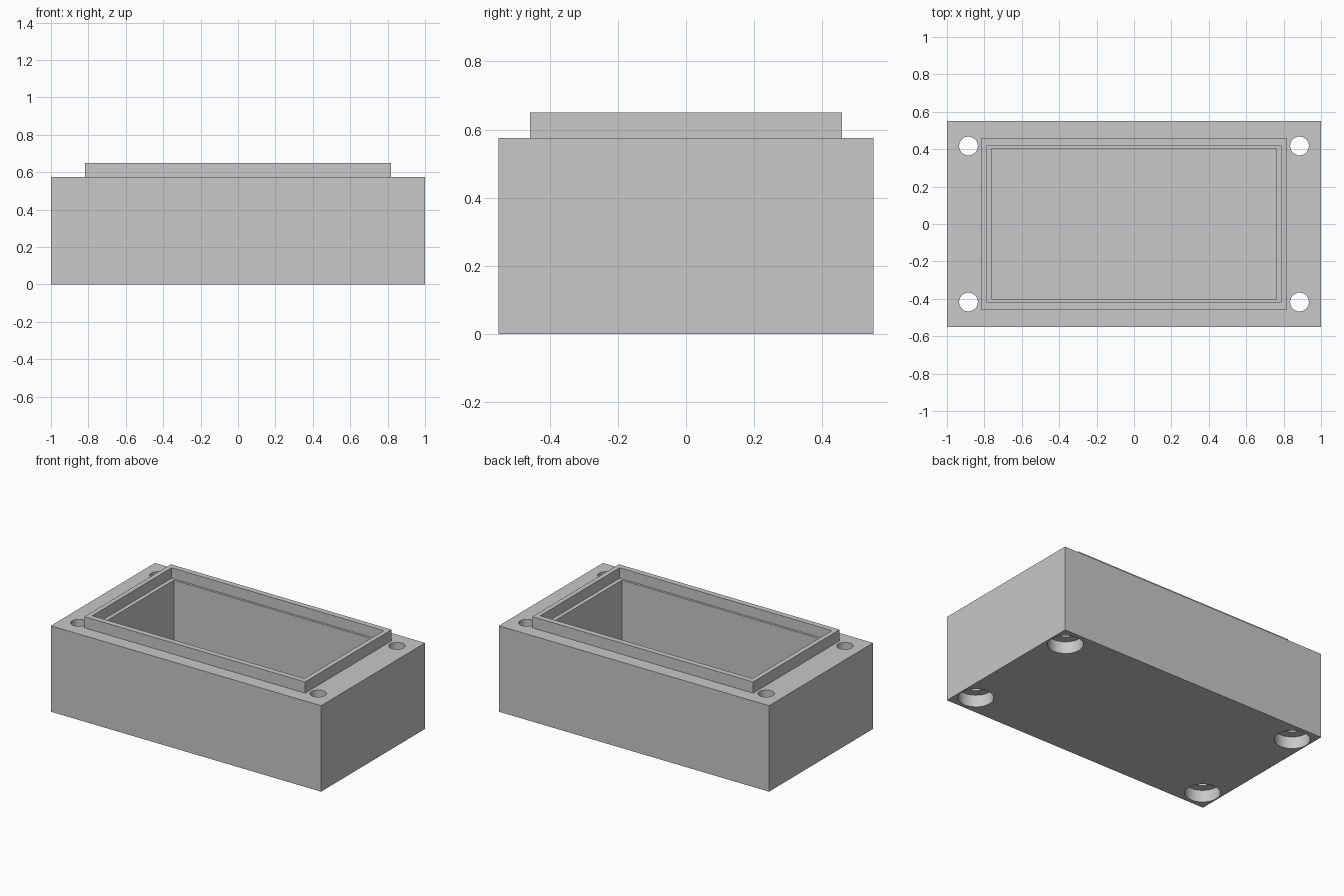
import bpy
import bmesh

if "Cube" in bpy.data.objects:
    bpy.data.objects.remove(bpy.data.objects["Cube"])

grey = bpy.data.materials.new("light grey")
grey.diffuse_color = (0.58, 0.58, 0.58, 1)
grey.use_nodes = True
grey.node_tree.nodes["Principled BSDF"].inputs["Base Color"].default_value = grey.diffuse_color


def make_object(name, bm):
    bmesh.ops.recalc_face_normals(bm, faces=bm.faces)
    mesh = bpy.data.meshes.new(name)
    bm.to_mesh(mesh)
    bm.free()
    mesh.materials.append(grey)
    obj = bpy.data.objects.new(name, mesh)
    bpy.context.collection.objects.link(obj)
    return obj


# Housing: nested rectangles (half width, half depth, height) joined in order
sections = [
    (1.0, 0.55, 0.0), (1.0, 0.55, 0.575),           # outer block
    (0.817, 0.458, 0.575), (0.817, 0.458, 0.65),    # raised rim
    (0.785, 0.42, 0.65), (0.785, 0.42, 0.58),       # inside of rim, ledge
    (0.758, 0.405, 0.58), (0.758, 0.405, 0.08),     # cavity
]
bm = bmesh.new()
rings = [[bm.verts.new((sx * w, sy * d, z))
          for sx, sy in ((-1, -1), (1, -1), (1, 1), (-1, 1))]
         for w, d, z in sections]
for a, b in zip(rings, rings[1:]):
    for i in range(4):
        j = (i + 1) % 4
        bm.faces.new((a[i], a[j], b[j], b[i]))
bm.faces.new(rings[0])
bm.faces.new(rings[-1])
housing = make_object("housing", bm)


def cut_cylinders(name, radius, z0, z1):
    """Cut one vertical cylinder at each corner of the housing."""
    bm = bmesh.new()
    for x in (-0.885, 0.885):
        for y in (-0.417, 0.417):
            new = bmesh.ops.create_cone(bm, cap_ends=True, segments=48,
                                        radius1=radius, radius2=radius,
                                        depth=z1 - z0)
            bmesh.ops.translate(bm, verts=new["verts"],
                                vec=(x, y, (z0 + z1) / 2))
    cutter = make_object(name, bm)
    cutter.hide_render = True
    mod = housing.modifiers.new(name, "BOOLEAN")
    mod.operation = "DIFFERENCE"
    mod.solver = "EXACT"
    mod.object = cutter
    bpy.context.view_layer.objects.active = housing
    bpy.ops.object.modifier_apply(modifier=name)
    bpy.data.objects.remove(cutter)


# Corner screw holes with wide recesses underneath
cut_cylinders("screw_hole_cutter", 0.05, -0.1, 0.8)
cut_cylinders("recess_cutter", 0.107, -0.1, 0.08)

# Smooth hole walls, sharp edges elsewhere
bpy.ops.object.select_all(action="DESELECT")
housing.select_set(True)
bpy.context.view_layer.objects.active = housing
bpy.ops.object.shade_smooth_by_angle(angle=0.5)
